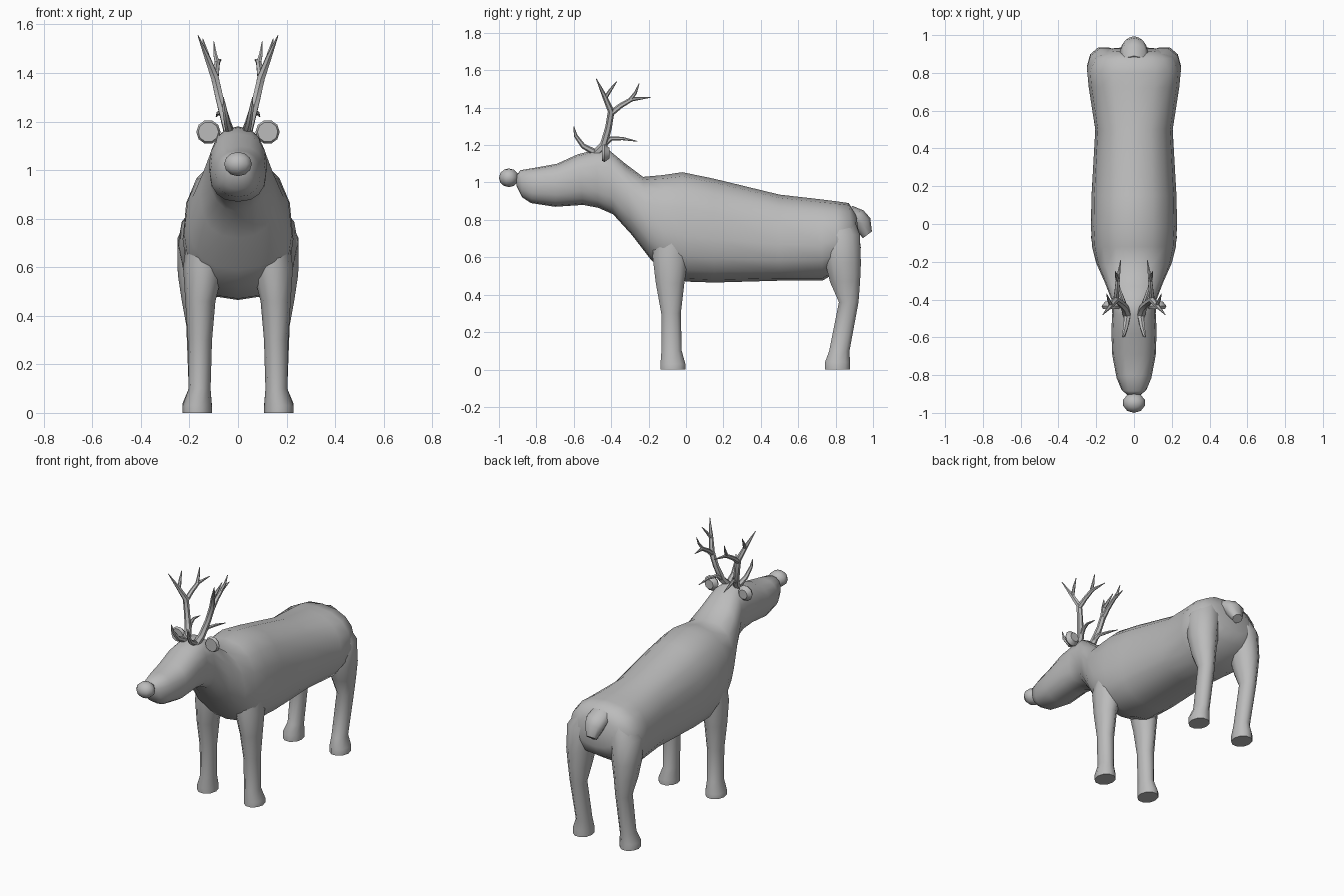
import bpy, bmesh, math
from mathutils import Vector

if "Cube" in bpy.data.objects:
    bpy.data.objects.remove(bpy.data.objects["Cube"])

grey = bpy.data.materials.new("soft grey")
grey.diffuse_color = (0.5, 0.5, 0.5, 1)
grey.use_nodes = True
grey.node_tree.nodes["Principled BSDF"].inputs["Base Color"].default_value = grey.diffuse_color


def finish(name, bm, angle=50):
    bmesh.ops.recalc_face_normals(bm, faces=bm.faces)
    me = bpy.data.meshes.new(name)
    bm.to_mesh(me)
    bm.free()
    ob = bpy.data.objects.new(name, me)
    bpy.context.collection.objects.link(ob)
    me.materials.append(grey)
    bpy.ops.object.select_all(action='DESELECT')
    ob.select_set(True)
    bpy.context.view_layer.objects.active = ob
    bpy.ops.object.shade_smooth_by_angle(angle=math.radians(angle))
    return ob


def loft(bm, rings):
    """Skin a list of equal rings and cap both ends."""
    vr = [[bm.verts.new(p) for p in r] for r in rings]
    n = len(vr[0])
    for a, b in zip(vr, vr[1:]):
        for i in range(n):
            j = (i + 1) % n
            bm.faces.new((a[i], a[j], b[j], b[i]))
    bm.faces.new(vr[0])
    bm.faces.new(vr[-1][::-1])


def section(yt, zt, yb, zb, w, mid, n=16, p=0.85):
    """Egg-shaped slice between a top point and a bottom point."""
    top, bot, pts = Vector((0, yt, zt)), Vector((0, yb, zb)), []
    for i in range(n):
        t = 2 * math.pi * i / n
        s, c = math.sin(t), math.cos(t)
        x = w * math.copysign(abs(s) ** p, s)
        h = mid + math.copysign(abs(c) ** p, c) * ((1 - mid) if c > 0 else mid)
        q = bot.lerp(top, h)
        pts.append((x, q.y, q.z))
    return pts


def tube(bm, path, n=6):
    """Tapering tube through (x, y, z, radius) points."""
    pts = [Vector(p[:3]) for p in path]
    rings = []
    for i, p in enumerate(pts):
        d = (pts[min(i + 1, len(pts) - 1)] - pts[max(i - 1, 0)]).normalized()
        u = d.cross(Vector((1, 0, 0))).normalized()
        v = d.cross(u)
        rings.append([p + path[i][3] * (u * math.cos(2 * math.pi * k / n) + v * math.sin(2 * math.pi * k / n))
                      for k in range(n)])
    loft(bm, rings)


def mirror(path, s):
    return [(s * p[0],) + tuple(p[1:]) for p in path]


# head, neck and trunk: top y, top z, bottom y, bottom z, half width, widest level
stations = [
    (-.905, 1.04, -.905, .98, .035, .5),
    (-.885, 1.066, -.875, .92, .065, .5),
    (-.80, 1.08, -.83, .89, .092, .5),
    (-.69, 1.10, -.70, .87, .115, .5),
    (-.58, 1.15, -.55, .88, .12, .5),
    (-.48, 1.175, -.47, .865, .115, .5),
    (-.42, 1.18, -.39, .83, .118, .48),
    (-.33, 1.105, -.29, .72, .155, .45),
    (-.23, 1.03, -.19, .59, .2, .43),
    (-.12, 1.04, -.12, .52, .222, .42),
    (-.02, 1.055, .0, .47, .228, .42),
    (.15, 1.02, .15, .465, .225, .42),
    (.50, .935, .50, .475, .205, .42),
    (.72, .91, .73, .475, .24, .45),
    (.80, .90, .82, .53, .248, .45),
    (.87, .89, .90, .58, .215, .45),
    (.91, .83, .935, .65, .13, .5),
]
bm = bmesh.new()
loft(bm, [section(*s) for s in stations])
finish("body", bm, 60)

# nose
bm = bmesh.new()
bmesh.ops.create_uvsphere(bm, u_segments=10, v_segments=6, radius=1)
for v in bm.verts:
    v.co = (v.co.x * .06, v.co.y * .053 - .947, v.co.z * .05 + 1.025)
finish("nose", bm)

# legs: z, centre x, centre y, half width, half depth
front = [(0, .168, -.07, .06, .07), (.03, .168, -.07, .06, .07),
         (.1, .158, -.077, .045, .057), (.3, .157, -.08, .05, .055),
         (.46, .155, -.085, .062, .08), (.6, .142, -.083, .084, .1),
         (.76, .12, -.07, .085, .11)]
rear = [(0, .168, .81, .06, .07), (.04, .168, .81, .06, .07),
        (.1, .158, .82, .045, .057), (.36, .163, .87, .05, .055),
        (.47, .165, .85, .068, .085), (.57, .163, .84, .085, .1),
        (.72, .15, .825, .1, .11), (.84, .1, .8, .08, .09)]
for label, prof in (("front", front), ("rear", rear)):
    for side, s in (("right", 1), ("left", -1)):
        bm = bmesh.new()
        loft(bm, [[(s * x + rx * math.cos(k * math.pi / 5), y + ry * math.sin(k * math.pi / 5), z)
                   for k in range(10)] for z, x, y, rx, ry in prof])
        finish(f"{label}_leg_{side}", bm)

# tail: hanging flap, y, z, half width, half thickness
bm = bmesh.new()
loft(bm, [[(w * math.cos(k * math.pi / 4), y + t * math.sin(k * math.pi / 4) * .8,
            z + t * math.sin(k * math.pi / 4) * .6) for k in range(8)]
          for y, z, w, t in ((.85, .845, .07, .05), (.91, .82, .075, .05),
                             (.945, .78, .065, .05), (.97, .72, .035, .03))])
finish("tail", bm, 60)

# ears and antlers
beam = [(.035, -.485, 1.15, .024), (.05, -.44, 1.20, .021), (.075, -.415, 1.29, .018),
        (.095, -.40, 1.38, .018), (.125, -.435, 1.46, .013), (.165, -.48, 1.555, .002)]
tines = [
    [(.035, -.485, 1.16, .018), (.045, -.55, 1.195, .014), (.055, -.59, 1.25, .01), (.06, -.60, 1.30, .002)],
    [(.045, -.45, 1.19, .016), (.06, -.40, 1.235, .012), (.08, -.34, 1.235, .009), (.09, -.26, 1.22, .002)],
    [(.095, -.40, 1.37, .016), (.09, -.35, 1.41, .014), (.085, -.29, 1.445, .012), (.07, -.19, 1.455, .002)],
    [(.085, -.30, 1.44, .011), (.095, -.27, 1.48, .008), (.1, -.25, 1.53, .002)],
    [(.122, -.43, 1.455, .011), (.135, -.40, 1.50, .008), (.145, -.37, 1.54, .002)],
]
for side, s in (("right", 1), ("left", -1)):
    bm = bmesh.new()
    for path in [beam] + tines:
        tube(bm, mirror(path, s))
    finish(f"antler_{side}", bm)

    bm = bmesh.new()
    loft(bm, [[(s * .122 + r * math.cos(k * math.pi / 5), y, 1.157 + r * math.sin(k * math.pi / 5))
               for k in range(10)] for y, r in ((-.45, .042), (-.435, .05), (-.41, .03))])
    finish(f"ear_{side}", bm)
